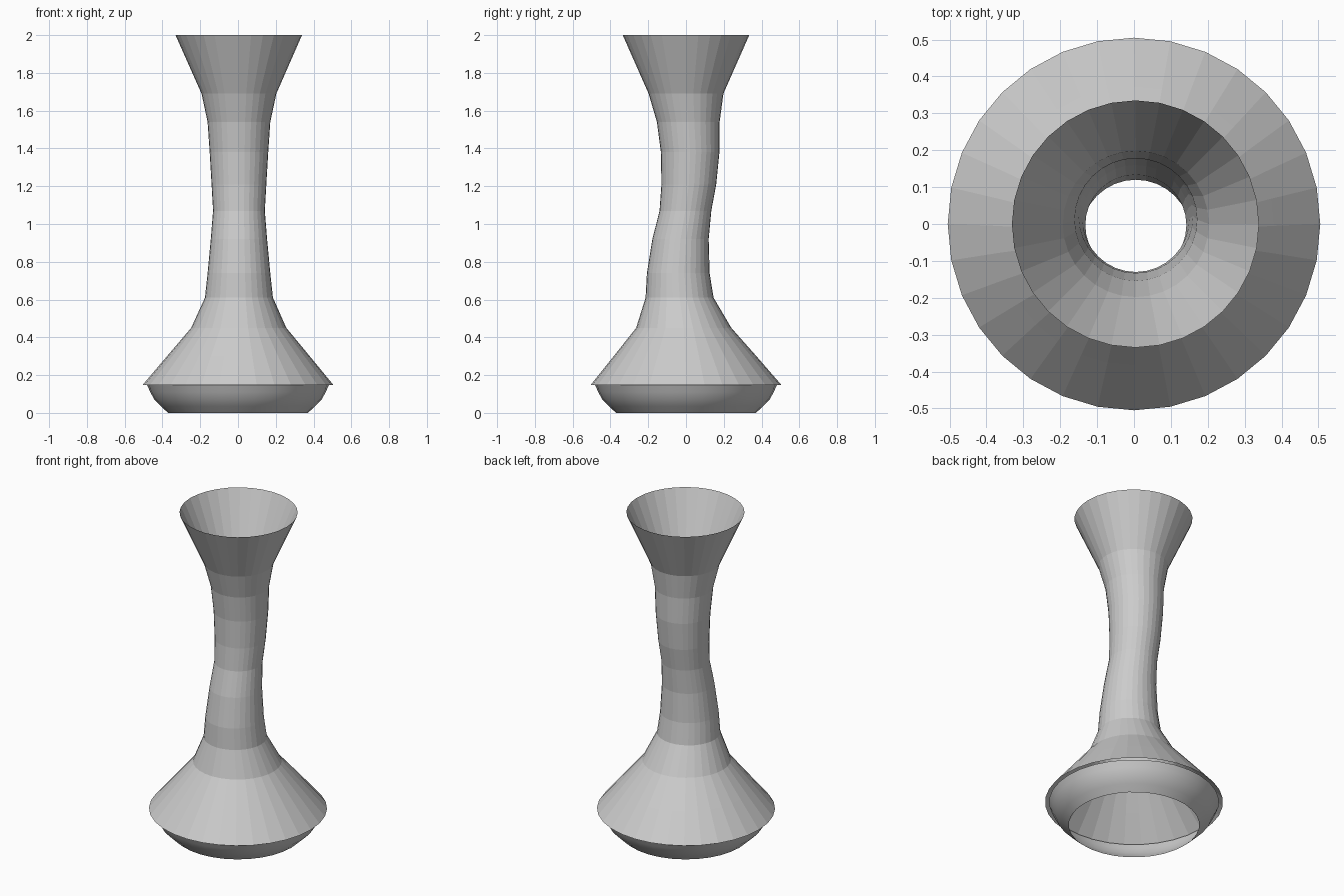
import bpy, bmesh
from math import sin, cos, pi

if "Cube" in bpy.data.objects:
    bpy.data.objects.remove(bpy.data.objects["Cube"])


def lathe(name, rings, sides, smooth=False):
    """Open tube through rings of (z, radius, centre x, centre y)."""
    bm = bmesh.new()
    loops = []
    for z, r, cx, cy in rings:
        loops.append([bm.verts.new((cx + r * cos(2 * pi * i / sides),
                                    cy + r * sin(2 * pi * i / sides), z))
                      for i in range(sides)])
    for a, b in zip(loops, loops[1:]):
        for i in range(sides):
            j = (i + 1) % sides
            f = bm.faces.new((a[i], a[j], b[j], b[i]))
            f.smooth = smooth
    mesh = bpy.data.meshes.new(name)
    bm.to_mesh(mesh)
    bm.free()
    obj = bpy.data.objects.new(name, mesh)
    bpy.context.collection.objects.link(obj)
    return obj


# Faceted body: flared foot, gently S-bent neck, funnel mouth
lathe("vase_body", [
    (0.148, 0.505, 0.0, 0.0),
    (0.30, 0.378, 0.002, -0.005),
    (0.45, 0.252, 0.004, -0.012),
    (0.61, 0.180, 0.005, -0.034),
    (0.74, 0.166, 0.005, -0.041),
    (0.92, 0.149, 0.005, -0.029),
    (1.07, 0.137, 0.005, -0.003),
    (1.21, 0.145, 0.005, 0.015),
    (1.38, 0.155, 0.005, 0.022),
    (1.54, 0.166, 0.005, 0.012),
    (1.69, 0.198, 0.005, 0.0),
    (2.00, 0.335, 0.004, 0.0),
], 32)

# Smooth open base ring tucked under the overhanging rim
lathe("base_ring", [
    (0.0, 0.370, 0, 0),
    (0.035, 0.408, 0, 0),
    (0.07, 0.443, 0, 0),
    (0.11, 0.464, 0, 0),
    (0.148, 0.482, 0, 0),
], 32, smooth=True)
